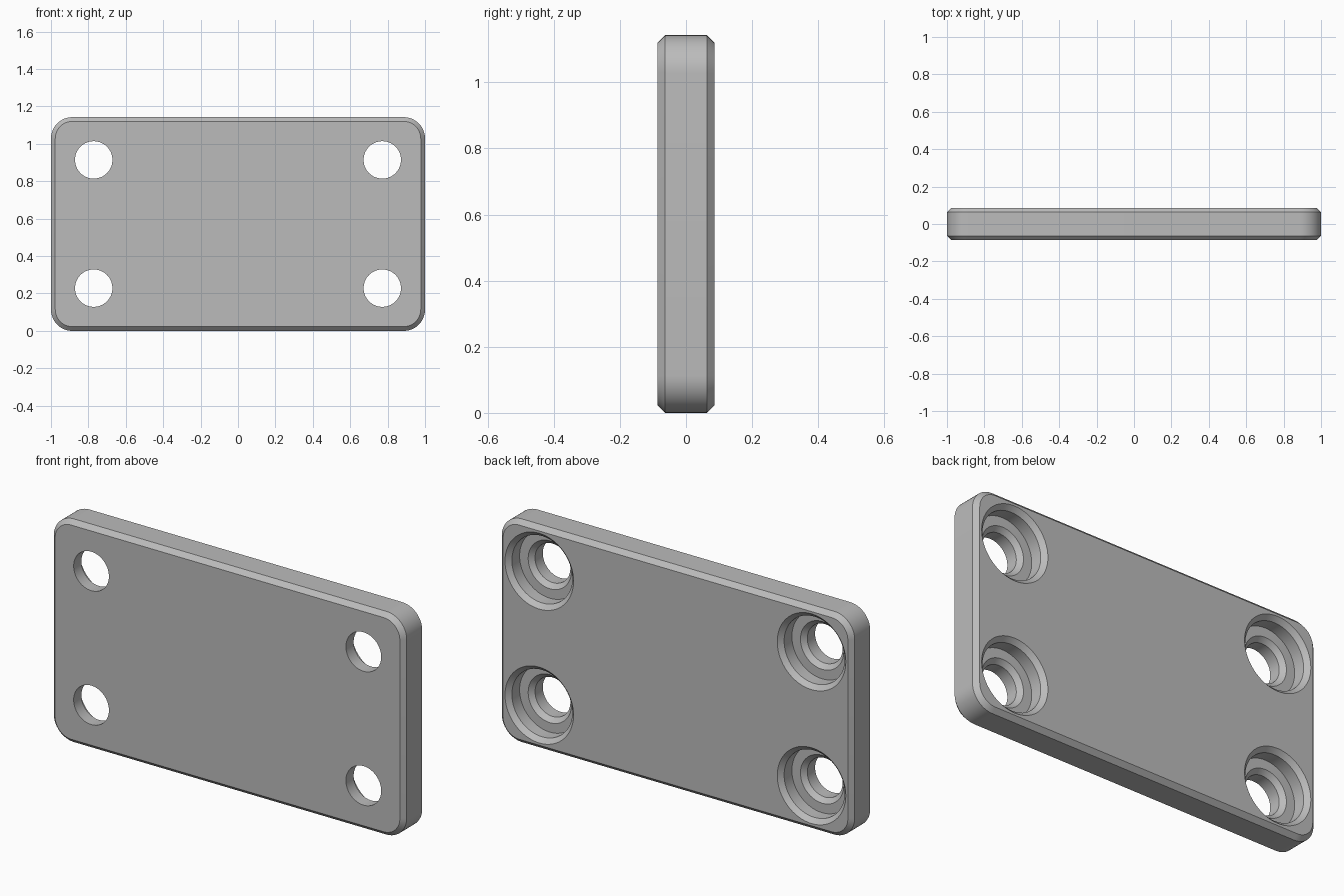
import bpy
import bmesh
from math import sin, cos, pi

cube = bpy.data.objects.get("Cube")
if cube:
    bpy.data.objects.remove(cube, do_unlink=True)

# Overall sizes, derived from one length unit
U = 2 / 35
WIDTH, HEIGHT, THICK = 35 * U, 20 * U, 3 * U
CORNER, CHAMFER = 2 * U, 0.4 * U
HOLE_INSET = 4 * U

grey = bpy.data.materials.new("plain grey")
grey.use_nodes = True
grey.diffuse_color = (0.5, 0.5, 0.5, 1)
grey.node_tree.nodes["Principled BSDF"].inputs["Base Color"].default_value = (0.5, 0.5, 0.5, 1)


def loft(name, rings):
    """Skin closed rings of points and cap both ends."""
    bm = bmesh.new()
    loops = [[bm.verts.new(p) for p in ring] for ring in rings]
    n = len(loops[0])
    for a, b in zip(loops, loops[1:]):
        for i in range(n):
            j = (i + 1) % n
            bm.faces.new((a[i], a[j], b[j], b[i]))
    bm.faces.new(loops[0])
    bm.faces.new(loops[-1])
    bmesh.ops.recalc_face_normals(bm, faces=bm.faces)
    mesh = bpy.data.meshes.new(name)
    bm.to_mesh(mesh)
    bm.free()
    mesh.materials.append(grey)
    obj = bpy.data.objects.new(name, mesh)
    bpy.context.collection.objects.link(obj)
    return obj


def rounded_ring(inset, y, steps=12):
    """Rounded rectangle in the xz plane."""
    points = []
    r = CORNER - inset
    for quarter, (sx, sz) in enumerate(((1, 1), (-1, 1), (-1, -1), (1, -1))):
        cx = sx * (WIDTH / 2 - CORNER)
        cz = HEIGHT / 2 + sz * (HEIGHT / 2 - CORNER)
        for k in range(steps + 1):
            a = (quarter + k / steps) * pi / 2
            points.append((cx + r * cos(a), y, cz + r * sin(a)))
    return points


def circle_ring(x, z, r, y, sides=64):
    return [(x + r * cos(2 * pi * k / sides), y, z + r * sin(2 * pi * k / sides))
            for k in range(sides)]


# Plate with chamfered front and back rims
h = THICK / 2
plate = loft("mounting_plate", [
    rounded_ring(CHAMFER, -h), rounded_ring(0, -h + CHAMFER),
    rounded_ring(0, h - CHAMFER), rounded_ring(CHAMFER, h)])

# Stepped screw hole: (radius, depth from the back face)
bore, seat, c = 1.75 * U, 3 * U, CHAMFER
floor = 1.5 * U
profile = [(seat + 2 * c, -c), (seat, c), (seat, floor),
           (bore + c, floor), (bore, floor + c), (bore, THICK + c)]

# Cut the four holes
bpy.context.view_layer.objects.active = plate
for sx in (-1, 1):
    for sz in (-1, 1):
        x = sx * (WIDTH / 2 - HOLE_INSET)
        z = HEIGHT / 2 + sz * (HEIGHT / 2 - HOLE_INSET)
        cutter = loft("hole_cutter", [circle_ring(x, z, r, h - d) for r, d in profile])
        cutter.hide_render = True
        cut = plate.modifiers.new("screw_hole", "BOOLEAN")
        cut.operation = "DIFFERENCE"
        cut.solver = "EXACT"
        cut.object = cutter
        bpy.ops.object.modifier_apply(modifier=cut.name)
        bpy.data.objects.remove(cutter, do_unlink=True)

# Smooth curved walls, keep the edges crisp
bpy.ops.object.select_all(action="DESELECT")
plate.select_set(True)
bpy.ops.object.shade_smooth_by_angle(angle=pi / 6)
